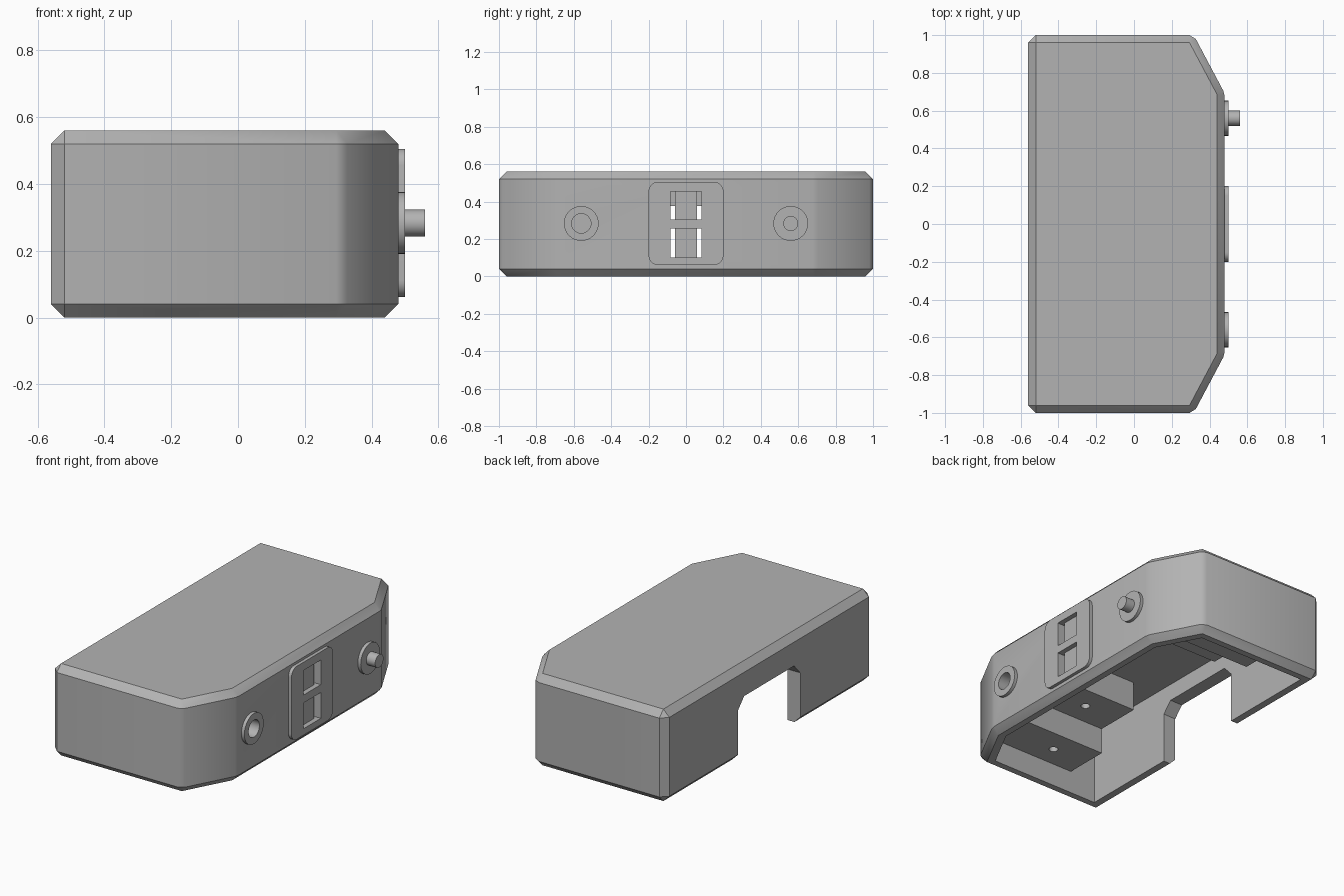
import bpy, bmesh, math
from mathutils import Matrix, Vector

if "Cube" in bpy.data.objects:
    bpy.data.objects.remove(bpy.data.objects["Cube"], do_unlink=True)

grey = bpy.data.materials.new("casing grey")
grey.use_nodes = True
GREY = (0.45, 0.45, 0.45, 1)
grey.diffuse_color = GREY
grey.node_tree.nodes["Principled BSDF"].inputs["Base Color"].default_value = GREY


def finish(name, bm):
    """Turn a bmesh into a named, coloured object."""
    bmesh.ops.recalc_face_normals(bm, faces=bm.faces)
    mesh = bpy.data.meshes.new(name)
    bm.to_mesh(mesh)
    bm.free()
    mesh.materials.append(grey)
    obj = bpy.data.objects.new(name, mesh)
    bpy.context.collection.objects.link(obj)
    return obj


def hull(name, points):
    """Convex solid around the points."""
    bm = bmesh.new()
    for p in points:
        bm.verts.new(p)
    bmesh.ops.convex_hull(bm, input=bm.verts)
    bmesh.ops.dissolve_limit(bm, angle_limit=0.01, verts=bm.verts, edges=bm.edges)
    return finish(name, bm)


def box(name, x, y, z):
    return hull(name, [(a, b, c) for a in x for b in y for c in z])


def cylinder(name, start, end, radius):
    start, end = Vector(start), Vector(end)
    axis = end - start
    turn = axis.to_track_quat("Z", "Y").to_matrix().to_4x4()
    bm = bmesh.new()
    bmesh.ops.create_cone(bm, cap_ends=True, segments=32, radius1=radius,
                          radius2=radius, depth=axis.length,
                          matrix=Matrix.Translation((start + end) / 2) @ turn)
    return finish(name, bm)


def cut(obj, cutter):
    mod = obj.modifiers.new("cut", "BOOLEAN")
    mod.operation = "DIFFERENCE"
    mod.solver = "EXACT"
    mod.object = cutter
    bpy.context.view_layer.objects.active = obj
    bpy.ops.object.modifier_apply(modifier=mod.name)
    bpy.data.objects.remove(cutter, do_unlink=True)


def both_sides(points):
    return [(x, s * y) for x, y in points for s in (-1, 1)]


# Shell: chamfered outline with two large slanted corners
outline = both_sides([(-.56, .96), (-.52, 1), (.294, 1), (.327, .98), (.473, .705), (.48, .675)])
inset = both_sides([(-.52, .96), (.294, .96), (.44, .685)])
casing = hull("casing", [(x, y, z) for x, y in outline for z in (.04, .52)]
              + [(x, y, z) for x, y in inset for z in (0, .56)])

# Hollow interior, open at the bottom
inner = both_sides([(-.475, .92), (.265, .92), (.40, .665)])
cut(casing, hull("cavity_cutter", [(x, y, z) for x, y in inner for z in (-.1, .48)]))

# Notch in the rear wall
notch = both_sides([(.30, -.1), (.30, .31), (.24, .375)])
notch = [(s * y, z) for y, z in [(.30, -.1), (.30, .31), (.24, .375)] for s in (-1, 1)]
cut(casing, hull("notch_cutter", [(x, y, z) for y, z in notch for x in (-.7, -.44)]))

# Rounded socket panel
panel_points = []
for sy in (-1, 1):
    for sz in (-1, 1):
        for i in range(9):
            a = math.radians(90 * i / 8)
            y = sy * (.15 + .05 * math.cos(a))
            z = .283 + sz * (.172 + .05 * math.sin(a))
            panel_points += [(.47, y, z), (.50, y, z)]
panel = hull("socket_panel", panel_points)

# Socket windows through panel and wall, each with a tongue
for name, z in (("lower", (.10, .257)), ("upper", (.305, .455))):
    for part in (panel, casing):
        cut(part, box("window_cutter", (.3, .6), (-.083, .083), z))
    box(name + "_socket_tongue", (.41, .47), (-.058, .058), (z[0] - .005, z[1] + .005))

# Round jack with a bore, and round knob with a pin
jack = cylinder("jack_ring", (.47, -.56, .283), (.50, -.56, .283), .093)
for part in (jack, casing):
    cut(part, cylinder("bore_cutter", (.43, -.56, .283), (.6, -.56, .283), .052))
knob = cylinder("knob_base", (.47, .56, .283), (.50, .56, .283), .093)
pin = cylinder("knob_pin", (.49, .56, .283), (.56, .56, .283), .04)

# Stepped mounting blocks with screw holes at both ends
for end, s in (("front", -1), ("back", 1)):
    low = [(-.30, .94), (.26, .94), (.28, .92), (.42, .645), (-.30, .645)]
    high = [(-.30, .645), (.42, .645), (.42, .36), (-.30, .36)]
    for step, plan, bottom, hole_y in (("low", low, .14, .79), ("high", high, .30, .505)):
        block = hull(f"{end}_{step}_mount",
                     [(x, s * y, z) for x, y in plan for z in (bottom, .50)])
        cut(block, cylinder("screw_cutter", (-.06, s * hole_y, bottom - .05),
                            (-.06, s * hole_y, bottom + .08), .026))

# Smooth the rounded parts, keep the chamfers crisp
bpy.ops.object.select_all(action="DESELECT")
for obj in bpy.data.objects:
    if obj.type == "MESH" and grey.name in obj.data.materials:
        obj.select_set(True)
        bpy.context.view_layer.objects.active = obj
bpy.ops.object.shade_smooth_by_angle(angle=math.radians(35))
